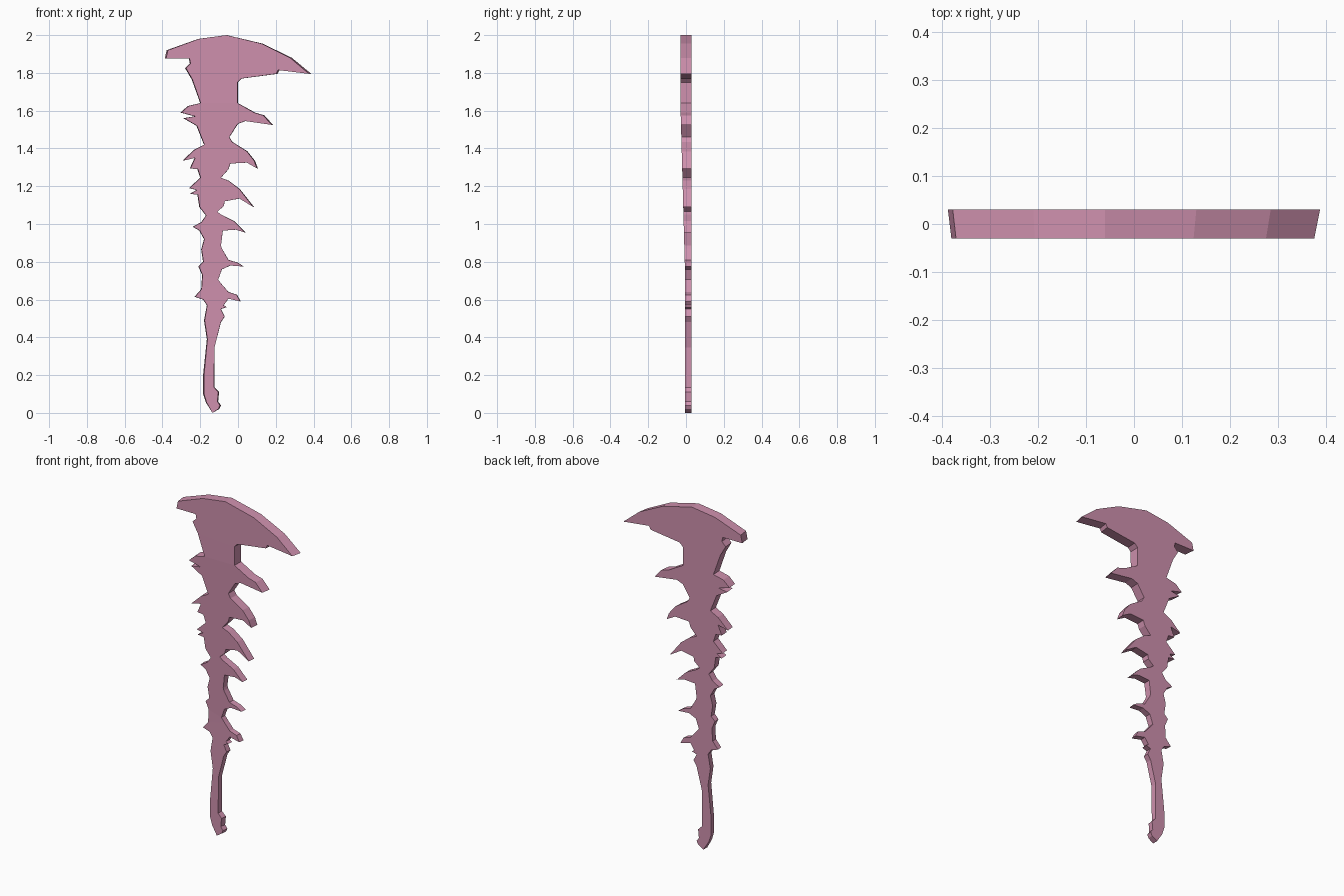
import bpy, bmesh

NECK, COLLAR = 1.64, 0.57      # heights where the parts meet
BACK = 0.03

mat = bpy.data.materials.new("pink")
mat.diffuse_color = (0.62, 0.28, 0.42, 1)


def lerp_clamped(z, z0, z1, a, b):
    t = min(1, max(0, (z - z0) / (z1 - z0)))
    return a + (b - a) * t


def front_point(x, z):
    """Front outline: slightly narrower than the back, thinner towards the grip."""
    y = lerp_clamped(z, 0.7, 1.65, -0.004, -0.03)
    s = lerp_clamped(z, 0.2, 0.6, 0.88, 0.975)
    c = lerp_clamped(z, 0.2, 0.6, -0.14, -0.1)
    return (c + (x - c) * s, y, z)


def plate(name, outline):
    """Flat part from an outline; edges lying on a seam get no wall."""
    bm = bmesh.new()
    front = [bm.verts.new(front_point(x, z)) for x, z in outline]
    back = [bm.verts.new((x, BACK, z)) for x, z in outline]
    caps = [bm.faces.new(front), bm.faces.new(back[::-1])]
    n = len(outline)
    for i in range(n):
        j = (i + 1) % n
        za, zb = outline[i][1], outline[j][1]
        if za == zb and za in (NECK, COLLAR):
            continue
        bm.faces.new((front[j], front[i], back[i], back[j]))
    bmesh.ops.recalc_face_normals(bm, faces=bm.faces)
    bmesh.ops.triangulate(bm, faces=caps)
    mesh = bpy.data.meshes.new(name)
    bm.to_mesh(mesh)
    bm.free()
    mesh.materials.append(mat)
    obj = bpy.data.objects.new(name, mesh)
    bpy.context.collection.objects.link(obj)


# Curved axe-like head
plate("head", [
    (-0.2, NECK), (-0.245, 1.765), (-0.28, 1.825), (-0.255, 1.85),
    (-0.26, 1.875), (-0.388, 1.875), (-0.378, 1.92), (-0.21, 1.98),
    (-0.06, 2.0), (0.13, 1.955), (0.285, 1.88), (0.388, 1.795),
    (0.22, 1.815), (0.21, 1.795), (0.02, 1.77), (0, 1.75), (0, NECK)])

# Big hooked thorns down the right edge, one per row
thorns = [
    [(0, NECK), (0.09, 1.59), (0.14, 1.575), (0.185, 1.525), (0.04, 1.545), (0, 1.53), (-0.045, 1.46)],
    [(-0.03, 1.435), (0.05, 1.385), (0.09, 1.335), (0.105, 1.295), (0.05, 1.325), (-0.04, 1.32), (-0.05, 1.29), (-0.09, 1.245)],
    [(-0.05, 1.23), (0.01, 1.185), (0.085, 1.09), (0.01, 1.135), (-0.07, 1.12), (-0.075, 1.095), (-0.11, 1.065)],
    [(-0.09, 1.05), (-0.02, 1.015), (0.04, 0.955), (-0.01, 0.97), (-0.08, 0.965), (-0.09, 0.885)],
    [(-0.085, 0.87), (-0.05, 0.81), (0, 0.795), (0.03, 0.775), (-0.04, 0.78), (-0.085, 0.76), (-0.105, 0.705)],
    [(-0.085, 0.68), (-0.05, 0.64), (-0.005, 0.625), (0.015, 0.59), (-0.05, 0.605), (-0.075, COLLAR)],
]

# Small ragged spikes up the left edge
spikes = [
    (-0.165, COLLAR), (-0.185, 0.6), (-0.23, 0.615), (-0.195, 0.655),
    (-0.19, 0.73), (-0.21, 0.775), (-0.185, 0.8), (-0.195, 0.865),
    (-0.18, 0.92), (-0.205, 0.965), (-0.24, 0.985), (-0.195, 1.01),
    (-0.17, 1.045), (-0.205, 1.09), (-0.215, 1.155), (-0.255, 1.16),
    (-0.22, 1.18), (-0.26, 1.19), (-0.2, 1.245), (-0.215, 1.29),
    (-0.255, 1.295), (-0.23, 1.35), (-0.295, 1.335), (-0.23, 1.395),
    (-0.18, 1.42), (-0.22, 1.52), (-0.29, 1.56), (-0.23, 1.57),
    (-0.305, 1.59), (-0.265, 1.625), (-0.2, NECK)]
plate("thorned_shaft", [p for row in thorns for p in row] + spikes)

# Slender grip with a bulged foot
plate("grip", [
    (-0.075, COLLAR), (-0.06, 0.56), (-0.09, 0.55), (-0.07, 0.51),
    (-0.09, 0.48), (-0.125, 0.345), (-0.125, 0.135), (-0.1, 0.11),
    (-0.105, 0.06), (-0.09, 0.04), (-0.1, 0.02), (-0.135, 0),
    (-0.17, 0.055), (-0.185, 0.1), (-0.185, 0.2), (-0.165, 0.39),
    (-0.18, 0.49), (-0.165, COLLAR)])
